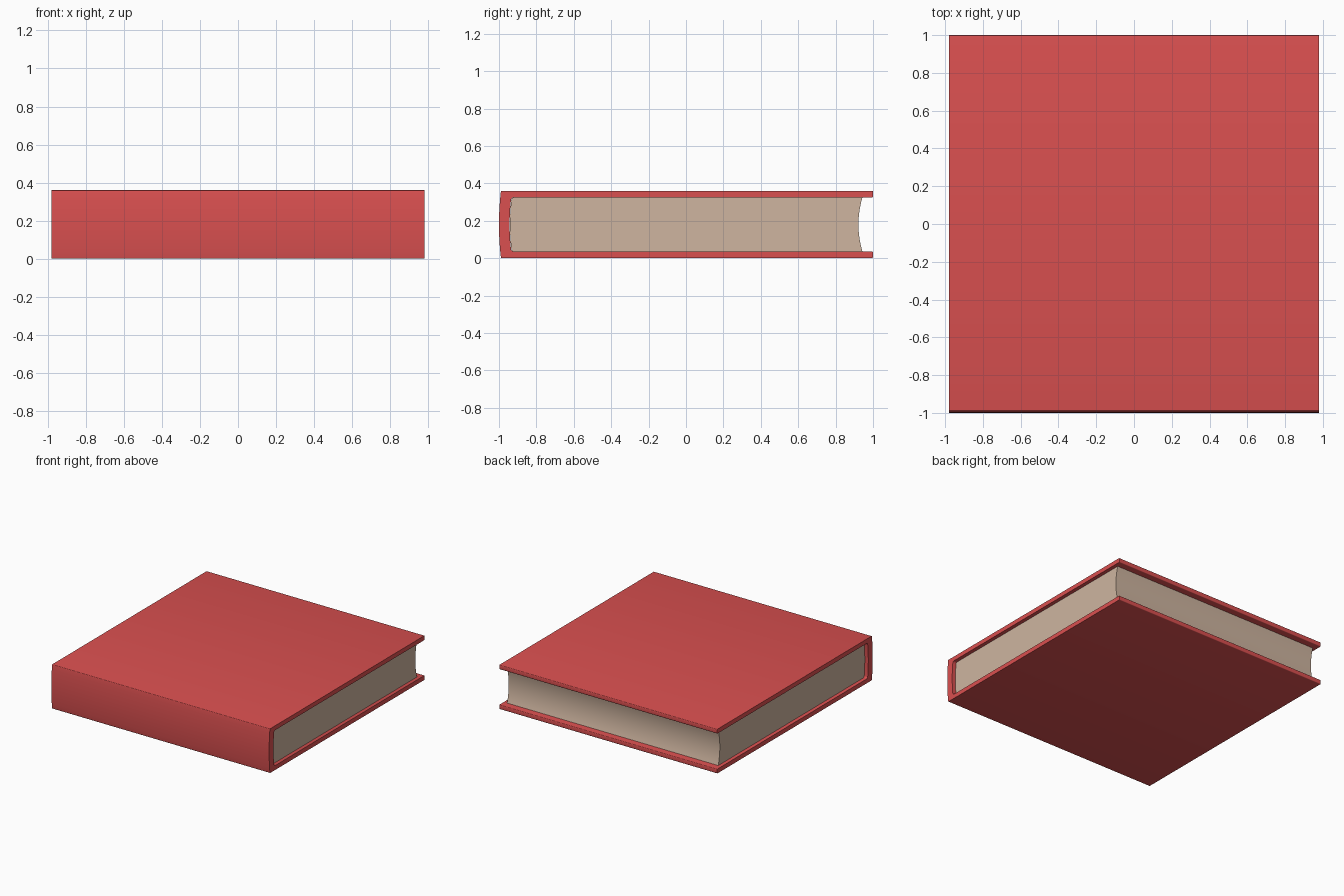
import bpy, bmesh, math

if "Cube" in bpy.data.objects:
    bpy.data.objects.remove(bpy.data.objects["Cube"])

H = 0.36      # overall thickness of the book
T = 0.036     # cover board thickness


def material(name, color):
    m = bpy.data.materials.new(name)
    m.diffuse_color = color
    m.use_nodes = True
    m.node_tree.nodes["Principled BSDF"].inputs["Base Color"].default_value = m.diffuse_color
    return m


def bow(y_edge, y_mid, z0, z1, n=10):
    """Shallow parabolic curve from z0 to z1 that reaches y_mid halfway."""
    pts = []
    for i in range(n + 1):
        t = i / n
        k = 4 * t * (1 - t)
        pts.append((y_edge + (y_mid - y_edge) * k, z0 + (z1 - z0) * t))
    return pts


def fillet(cy, cz, r, a0, a1, n=4):
    """Arc of a rounded corner in the y-z plane."""
    angles = [math.radians(a0 + (a1 - a0) * i / n) for i in range(n + 1)]
    return [(cy + r * math.cos(a), cz + r * math.sin(a)) for a in angles]


def extrude_profile(name, profile, half_width, mat):
    """Extrude a y-z outline along x, centred on x = 0."""
    bm = bmesh.new()
    face = bm.faces.new([bm.verts.new((-half_width, y, z)) for y, z in profile])
    ext = bmesh.ops.extrude_face_region(bm, geom=[face])
    moved = [g for g in ext["geom"] if isinstance(g, bmesh.types.BMVert)]
    bmesh.ops.translate(bm, vec=(2 * half_width, 0, 0), verts=moved)
    bmesh.ops.recalc_face_normals(bm, faces=bm.faces)
    mesh = bpy.data.meshes.new(name)
    bm.to_mesh(mesh)
    bm.free()
    ob = bpy.data.objects.new(name, mesh)
    bpy.context.collection.objects.link(ob)
    mesh.materials.append(mat)
    bpy.ops.object.select_all(action='DESELECT')
    ob.select_set(True)
    bpy.context.view_layer.objects.active = ob
    bpy.ops.object.shade_smooth_by_angle(angle=math.radians(35))
    return ob


red = material("cover_red", (0.70, 0.08, 0.08, 1))
cream = material("page_cream", (0.62, 0.46, 0.35, 1))

# Cover: two boards joined by a gently bowed spine, rounded at its corners
r = 0.006
lower = fillet(-0.984, r, r, 270, 180)[:-1]          # outer spine corner
spine = bow(-0.99, -1.0, r, H - r)
upper = fillet(-0.984, H - r, r, 180, 90)[1:]
top_end = fillet(1 - r, H - r, r, 90, 0) + fillet(1 - r, H - T + r, r, 0, -90)
inner_r = 0.014
inner_top = fillet(-0.936 + inner_r, H - T - inner_r, inner_r, 90, 180)
inner_spine = bow(-0.936, -0.943, H - T - inner_r, T + inner_r)[1:-1]
inner_bottom = fillet(-0.936 + inner_r, T + inner_r, inner_r, 180, 270)
bottom_end = fillet(1 - r, T - r, r, 90, 0) + fillet(1 - r, r, r, 0, -90)
extrude_profile("cover", lower + spine + upper + top_end + inner_top
                + inner_spine + inner_bottom + bottom_end, 0.98, red)

# Page block: rounded back against the spine, hollowed fore edge
fore_edge = bow(0.943, 0.922, T, H - T, 14)
back = (fillet(-0.934 + inner_r, H - T - inner_r, inner_r, 90, 180)
        + bow(-0.934, -0.941, H - T - inner_r, T + inner_r)[1:-1]
        + fillet(-0.934 + inner_r, T + inner_r, inner_r, 180, 270))
extrude_profile("page_block", fore_edge + back, 0.95, cream)
